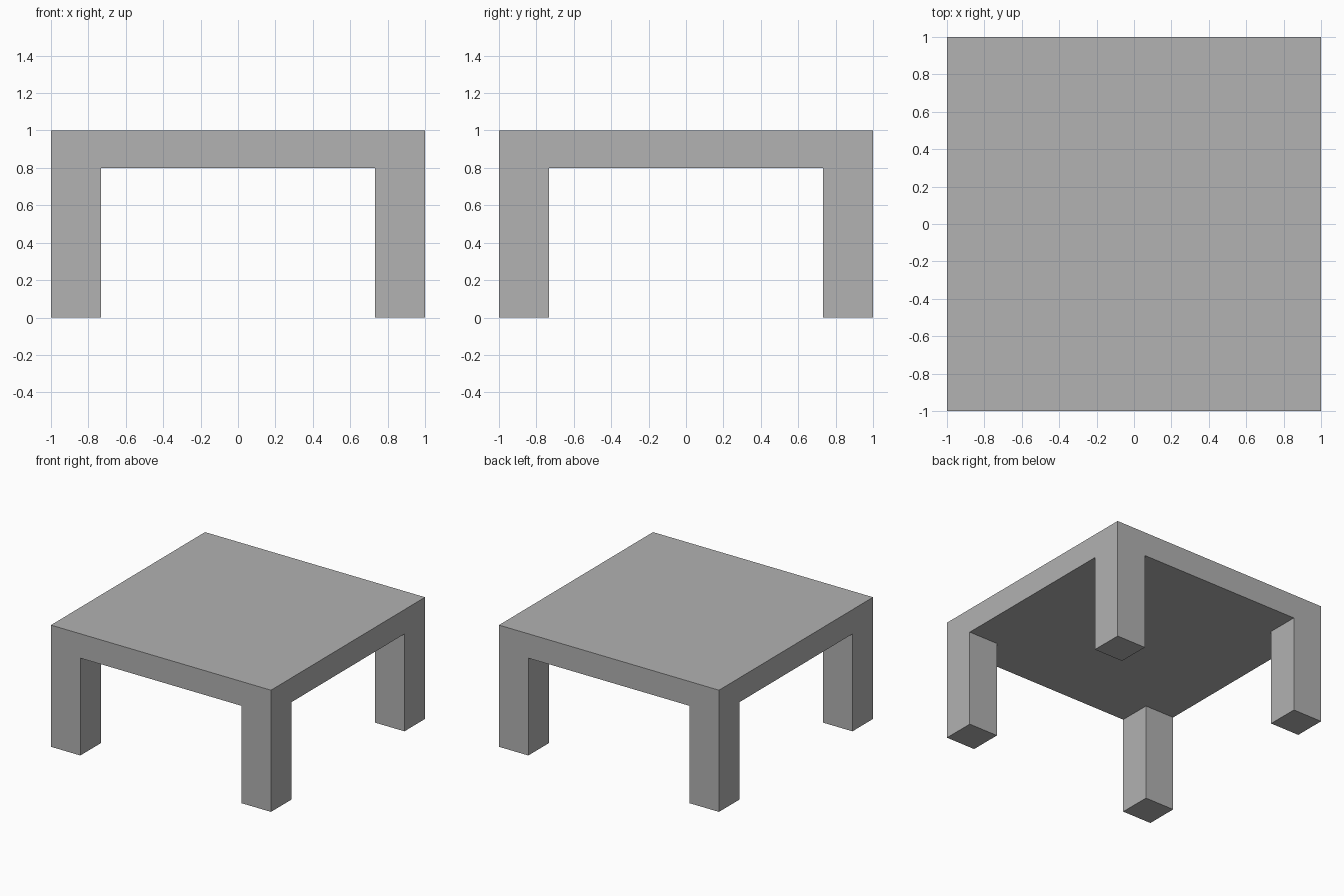
import bpy
import bmesh
import math

cube = bpy.data.objects.get("Cube")
if cube:
    bpy.data.objects.remove(cube, do_unlink=True)

HALF = 1.0         # half width of the top
INNER = 0.733      # inner face of each leg
HEIGHT = 1.0
UNDERSIDE = 0.8

# Single plain grey material
grey = bpy.data.materials.new("plain_grey")
grey.use_nodes = True
colour = (0.445, 0.445, 0.445, 1.0)
grey.diffuse_color = colour
grey.node_tree.nodes["Principled BSDF"].inputs["Base Color"].default_value = colour


def extrude(bm, faces, dz, keep=False):
    """Extrude faces straight up or down."""
    result = bmesh.ops.extrude_face_region(bm, geom=faces, use_keep_orig=keep)
    verts = [g for g in result["geom"] if isinstance(g, bmesh.types.BMVert)]
    bmesh.ops.translate(bm, verts=verts, vec=(0, 0, dz))


# Underside: three by three panels, with the corner panels sized to the legs
bm = bmesh.new()
bmesh.ops.create_grid(bm, x_segments=3, y_segments=3, size=HALF)
for v in bm.verts:
    for axis in (0, 1):
        size = HALF if abs(v.co[axis]) > 0.5 else INNER
        v.co[axis] = math.copysign(size, v.co[axis])
    v.co.z = UNDERSIDE
underside = list(bm.faces)
corners = []
for f in underside:
    c = f.calc_center_median()
    if min(abs(c.x), abs(c.y)) > 0.5:
        corners.append(f)

# Table top upward, four legs downward, all one flush solid
extrude(bm, underside, HEIGHT - UNDERSIDE, keep=True)
extrude(bm, corners, -UNDERSIDE)

# Merge the flush panels into clean flat faces
bmesh.ops.recalc_face_normals(bm, faces=bm.faces)
bmesh.ops.dissolve_limit(bm, angle_limit=math.radians(1),
                         verts=bm.verts, edges=bm.edges)

mesh = bpy.data.meshes.new("table")
bm.to_mesh(mesh)
bm.free()
mesh.materials.append(grey)
table = bpy.data.objects.new("table", mesh)
bpy.context.collection.objects.link(table)
